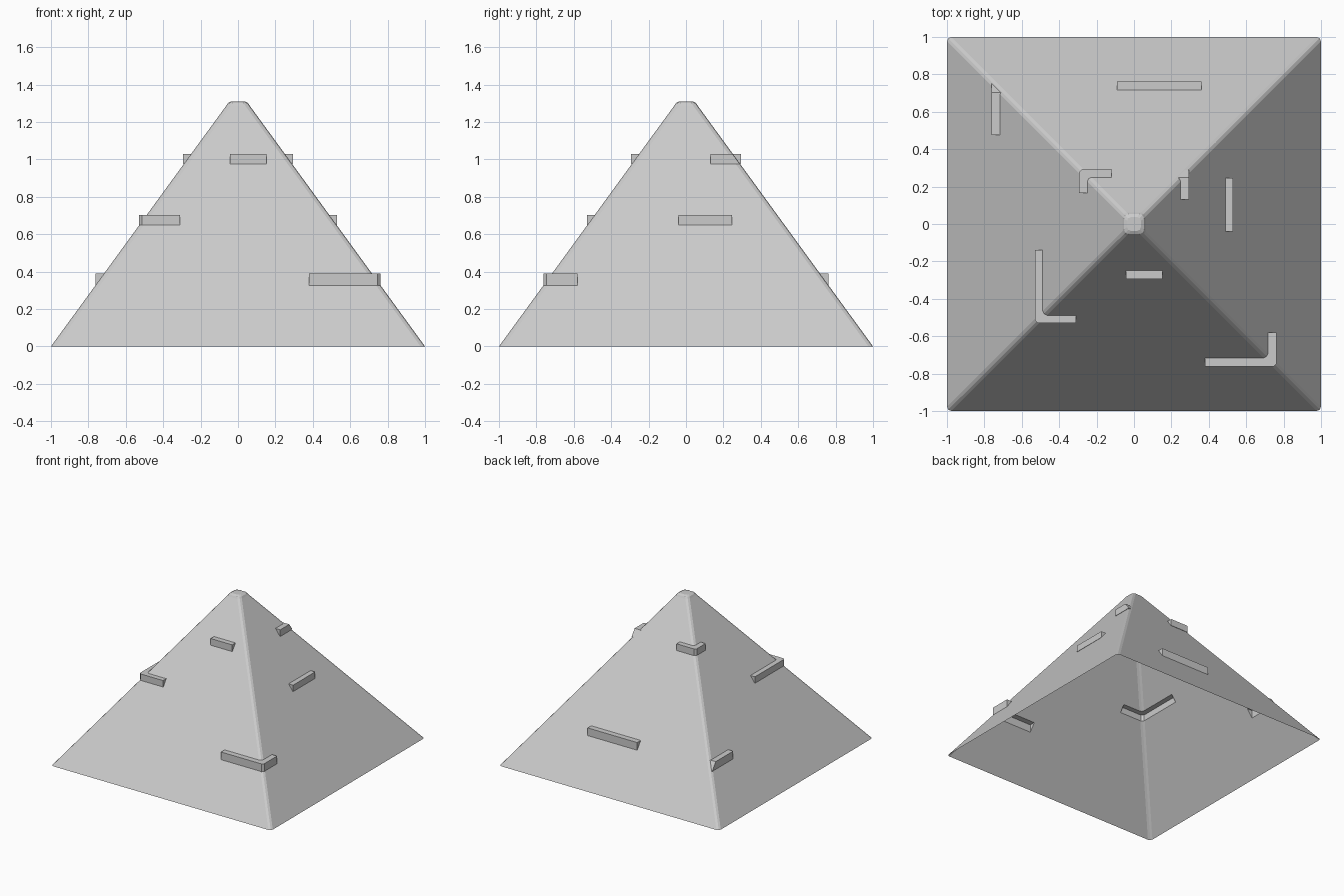
import bpy, bmesh
from mathutils import Vector

if "Cube" in bpy.data.objects:
    bpy.data.objects.remove(bpy.data.objects["Cube"])

SLOPE = 1.372


def make_object(name, bm):
    bmesh.ops.recalc_face_normals(bm, faces=bm.faces[:])
    me = bpy.data.meshes.new(name)
    bm.to_mesh(me)
    bm.free()
    ob = bpy.data.objects.new(name, me)
    bpy.context.collection.objects.link(ob)
    return ob


def rounded_square(h, c):
    # square of half-size h, each corner cut in two steps
    k = c * 0.3
    corner = [(h, h - c), (h - k, h - k), (h - c, h)]
    pts = []
    for _ in range(4):
        pts += corner
        corner = [(-y, x) for x, y in corner]
    return pts


def brick(name, pts, slanted, z0, z1, t=0.055, c=0.015):
    # pts: outer line, counter-clockwise; slanted: index of the end that leans with the ridge
    pts = [Vector(p) for p in pts]
    n = len(pts)
    outer, inner = [], []   # (point, shift of the upper point)
    for i, p in enumerate(pts):
        u0 = (p - pts[i - 1]).normalized() if i else (pts[1] - p).normalized()
        u1 = (pts[i + 1] - p).normalized() if i < n - 1 else u0
        if 0 < i < n - 1:   # bevelled outer corner
            s = Vector((0, 0))
            outer += [(p - u0 * c, s), (p + u1 * c, s)]
            inner.append((p + (u1 - u0) * t, s))
        else:
            s = u0 * (1 if i == 0 else -1) * (z1 - z0) / SLOPE if i == slanted else Vector((0, 0))
            outer.append((p, s))
            inner.append((p + Vector((-u0.y, u0.x)) * t, s))
    loop = outer + inner[::-1]
    bm = bmesh.new()
    lo = [bm.verts.new((*p, z0)) for p, s in loop]
    hi = [bm.verts.new((*(p + s), z1)) for p, s in loop]
    for i in range(len(lo)):
        j = (i + 1) % len(lo)
        bm.faces.new((lo[i], lo[j], hi[j], hi[i]))
    bm.faces.new(lo[::-1])
    bm.faces.new(hi)
    return make_object(name, bm)


# pyramid body with softened ridges and blunt tip
bm = bmesh.new()
rings = []
for h, c, z in [(1, .024, 0), (.062, .024, 1.288), (.054, .024, 1.301), (.037, .02, 1.31)]:
    rings.append([bm.verts.new((x, y, z)) for x, y in rounded_square(h, c)])
for lo, hi in zip(rings, rings[1:]):
    for i in range(len(lo)):
        j = (i + 1) % len(lo)
        bm.faces.new((lo[i], lo[j], hi[j], hi[i]))
bm.faces.new(rings[0][::-1])
bm.faces.new(rings[-1])
body = make_object("pyramid_body", bm)

# protruding bricks in three courses: (outer line, slanted end index)
A, B, C = 0.762, 0.529, 0.293
courses = [
    ("lower", 0.325, 0.39, [
        ([(.38, -A), (A, -A), (A, -.58)], None),
        ([(.36, A), (-.09, A)], None),
        ([(-A, .75), (-A, .475)], 0)]),
    ("middle", 0.65, 0.703, [
        ([(-B, -.14), (-B, -B), (-.31, -B)], None),
        ([(B, -.04), (B, .247)], None)]),
    ("upper", 0.975, 1.03, [
        ([(-.043, -C), (.152, -C)], None),
        ([(-.12, C), (-C, C), (-C, .165)], None),
        ([(C, .13), (C, .288)], 1)]),
]
bricks = [brick(f"{label}_brick_{i + 1}", pts, end, z0, z1)
          for label, z0, z1, paths in courses for i, (pts, end) in enumerate(paths)]

# fuse the bricks into the shell
bpy.context.view_layer.objects.active = body
for b in bricks:
    mod = body.modifiers.new("fuse", 'BOOLEAN')
    mod.operation = 'UNION'
    mod.solver = 'EXACT'
    mod.object = b
    bpy.ops.object.modifier_apply(modifier=mod.name)
    bpy.data.objects.remove(b)

# open underside: the pyramid is a hollow shell
bm = bmesh.new()
bm.from_mesh(body.data)
base = [f for f in bm.faces if all(v.co.z < 1e-4 for v in f.verts)]
bmesh.ops.delete(bm, geom=base, context='FACES')
bm.to_mesh(body.data)
bm.free()
